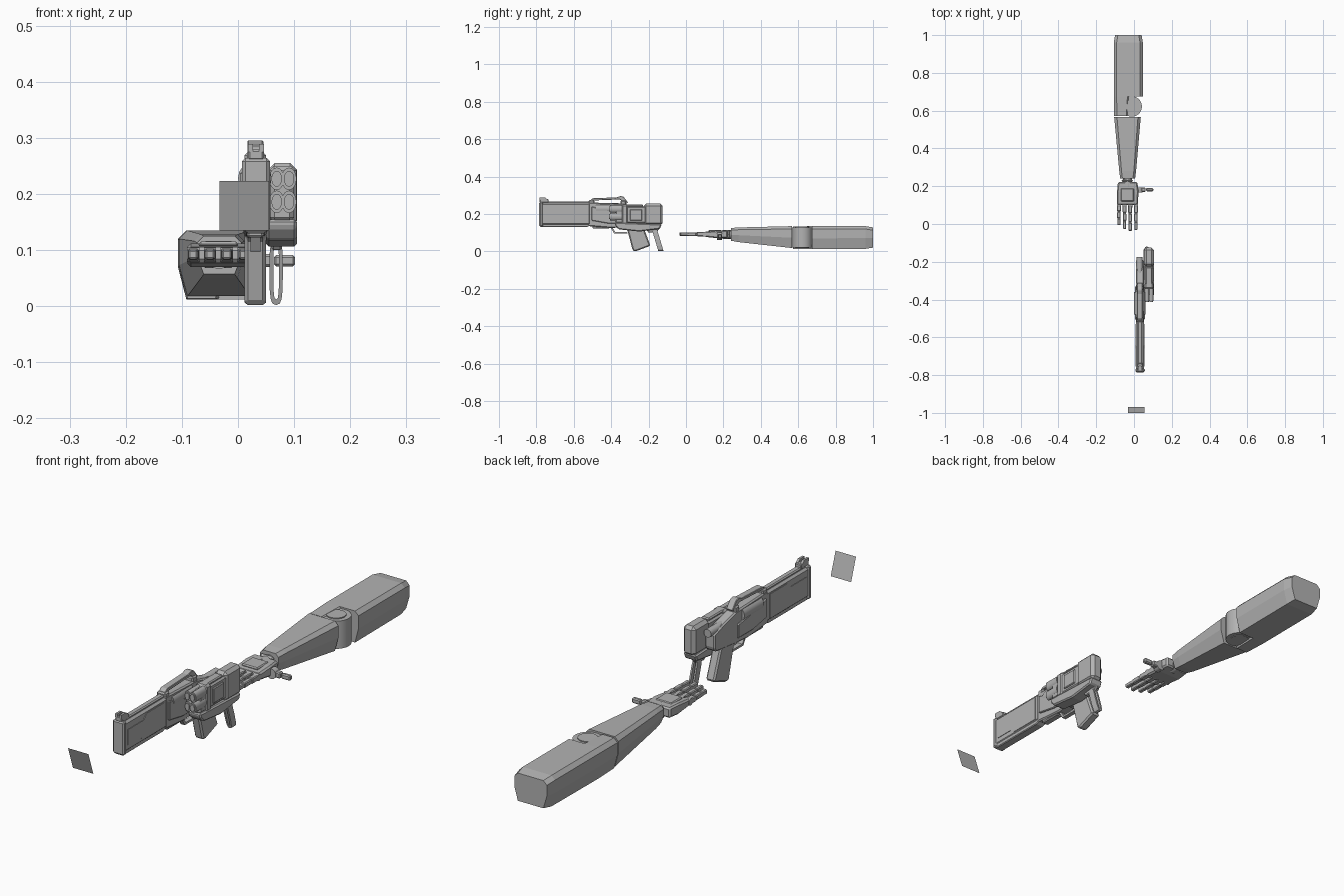
import bpy, bmesh, math
from mathutils import Matrix, Vector

if "Cube" in bpy.data.objects:
    bpy.data.objects.remove(bpy.data.objects["Cube"])

grey = bpy.data.materials.new("plain_grey")
grey.diffuse_color = (0.45, 0.45, 0.45, 1)
grey.use_nodes = True
grey.node_tree.nodes["Principled BSDF"].inputs["Base Color"].default_value = grey.diffuse_color


def finish(name, bm, bevel=0.0, smooth=False):
    bmesh.ops.recalc_face_normals(bm, faces=bm.faces)
    me = bpy.data.meshes.new(name)
    bm.to_mesh(me)
    bm.free()
    ob = bpy.data.objects.new(name, me)
    bpy.context.collection.objects.link(ob)
    me.materials.append(grey)
    if bevel:
        m = ob.modifiers.new("bevel", 'BEVEL')
        m.width, m.segments, m.limit_method = bevel, 1, 'ANGLE'
    if smooth:
        for o in bpy.context.selected_objects:
            o.select_set(False)
        ob.select_set(True)
        bpy.context.view_layer.objects.active = ob
        bpy.ops.object.shade_smooth_by_angle(angle=math.radians(35))
    return ob


def loft(name, rings, bevel=0.0):
    """Skin a list of equal-length rings of points and cap the ends."""
    bm = bmesh.new()
    vs = [[bm.verts.new(p) for p in r] for r in rings]
    n = len(vs[0])
    for a, b in zip(vs, vs[1:]):
        for i in range(n):
            bm.faces.new((a[i], a[(i + 1) % n], b[(i + 1) % n], b[i]))
    bm.faces.new(vs[0])
    bm.faces.new(vs[-1])
    return finish(name, bm, bevel)


def box(name, x0, x1, y0, y1, z0, z1, bevel=0.0):
    ring = lambda y: [(x0, y, z0), (x1, y, z0), (x1, y, z1), (x0, y, z1)]
    return loft(name, [ring(y0), ring(y1)], bevel)


def side(name, x0, x1, pts, bevel=0.0):
    """Extrude a (y, z) profile across x."""
    return loft(name, [[(x, y, z) for y, z in pts] for x in (x0, x1)], bevel)


def tube(name, c, r, length, axis, squash=(1, 1), n=20):
    """Cylinder centred on c along the axis, with an elliptical scale."""
    bm = bmesh.new()
    rot = {'x': Matrix.Rotation(math.pi / 2, 4, 'Y'),
           'y': Matrix.Rotation(math.pi / 2, 4, 'X'), 'z': Matrix()}[axis]
    mat = Matrix.Translation(c) @ rot @ Matrix.Diagonal((*squash, 1, 1))
    bmesh.ops.create_cone(bm, cap_ends=True, segments=n, radius1=r,
                          radius2=r, depth=length, matrix=mat)
    return finish(name, bm, smooth=True)


# ---- tilted square plate at the very front
bm = bmesh.new()
bm.faces.new([bm.verts.new(p) for p in ((-.033, -.97, .135), (.055, -.97, .135),
                                        (.055, -1, .223), (-.033, -1, .223))])
finish("tilted_plate", bm)


# ---- arm: eight-sided sections, narrower underneath
def section(y, x0, x1, z0, z1, c=.015):
    h = z1 - z0
    return [(x0 + c, y, z0), (x1 - c, y, z0), (x1, y, z0 + h * .47), (x1, y, z1 - c),
            (x1 - c, y, z1), (x0 + c, y, z1), (x0, y, z1 - c), (x0, y, z0 + h * .47)]


loft("upper_arm", [section(.675, -.107, .047, .012, .135),
                   section(.96, -.107, .047, .014, .135),
                   section(1.0, -.1, .04, .02, .128)])
loft("elbow_side", [section(.572, -.105, -.025, .014, .133),
                    section(.675, -.107, -.02, .012, .135)])
tube("elbow_joint", (-.012, .622, .075), .054, .108, 'z', n=28)
tube("elbow_cap", (-.012, .622, .076), .036, .114, 'z', n=24)
loft("forearm", [section(.24, -.073, .006, .057, .125, .012),
                 section(.28, -.078, .011, .05, .128, .012),
                 section(.567, -.105, .036, .018, .135)])

# ---- wrist and palm
tube("wrist", (-.034, .225, .09), .024, .06, 'y', n=12)
box("wrist_cuff", -.065, -.005, .222, .236, .068, .116, .008)
loft("palm", [[(-.09, .1, .078), (.02, .1, .078), (.02, .1, .105), (-.09, .1, .105)],
              [(-.09, .17, .07), (.024, .17, .07), (.024, .17, .112), (-.09, .17, .112)],
              [(-.085, .222, .072), (.018, .222, .072), (.018, .222, .112), (-.085, .222, .112)]], .006)
box("hand_back_plate", -.07, .0, .12, .19, .105, .115, .004)

# ---- fingers, three links each
for i, (x, tip) in enumerate(((-.08, -.01), (-.05, -.03), (-.02, -.04), (.01, -.035))):
    step = (.1 - tip) / 3
    tube(f"knuckle_{i}", (x, .1, .092), .013, .022, 'x', n=12)
    for j in range(3):
        y = .1 - j * step
        w, h = .0105 - j * .001, .011 - j * .0012
        box(f"finger_{i}_link_{j}", x - w, x + w, y - step + .004, y, .092 - h, .092 + h, .003)
        if j:
            tube(f"finger_{i}_joint_{j}", (x, y + .002, .092), .008, .016, 'x', n=10)

# ---- thumb pointing sideways
tube("thumb_joint", (.026, .18, .082), .02, .026, 'y', n=14)
box("thumb_base", .022, .062, .17, .193, .07, .093, .004)
box("thumb_tip", .064, .102, .173, .19, .071, .091, .004)

# ---- gun barrel housing
box("barrel_housing", .011, .053, -.78, -.51, .14, .258, .008)
box("muzzle_frame", .007, .057, -.785, -.765, .132, .264, .006)
box("barrel_top_rib", .02, .044, -.77, -.5, .25, .266, .004)
side("barrel_lower_rail", .014, .05, [(-.78, .13), (-.53, .13), (-.5, .145), (-.5, .16), (-.78, .16)], .003)
for s, x in (("left", .009), ("right", .049)):
    side(f"barrel_panel_{s}", x, x + .006,
         [(-.755, .225), (-.755, .165), (-.68, .165), (-.66, .15), (-.53, .15), (-.53, .245), (-.64, .245), (-.66, .225)])
    # ---- receiver side plates
    side(f"receiver_plate_{s}", x - .005, x + .009,
         [(-.505, .165), (-.42, .15), (-.33, .15), (-.33, .205), (-.4, .215), (-.505, .24)], .003)

# ---- front sight: base with two prongs
box("front_sight_base", .018, .046, -.782, -.735, .26, .279, .003)
for x in (.018, .037):
    side(f"front_sight_prong_{x}", x, x + .009, [(-.782, .275), (-.782, .289), (-.755, .289), (-.738, .275)])

# ---- receiver, top rail and cylinder
side("receiver", .01, .052, [(-.52, .135), (-.4, .125), (-.33, .13), (-.2, .145), (-.19, .16), (-.19, .215),
                             (-.25, .235), (-.33, .255), (-.52, .262)], .005)
side("top_rail", .017, .045, [(-.515, .27), (-.5, .284), (-.37, .289), (-.35, .296), (-.335, .293),
                              (-.31, .262), (-.32, .255), (-.355, .278), (-.5, .272)], .002)
box("rail_front_post", .012, .05, -.52, -.49, .24, .274, .005)
box("rail_rear_post", .012, .05, -.35, -.32, .235, .272, .005)
tube("drum", (.03, -.42, .228), .03, .12, 'y', n=16)
tube("rear_rod", (.03, -.24, .222), .016, .13, 'y', n=14)
box("under_block", .016, .046, -.5, -.41, .122, .14, .004)

# ---- pistol grip and trigger guard
side("grip", .012, .05, [(-.345, .165), (-.345, .125), (-.315, .12), (-.285, .005), (-.27, .0), (-.19, .03),
                         (-.235, .15), (-.24, .165)], .006)
for k, pts in enumerate(([(-.405, .13), (-.395, .13), (-.375, .1), (-.385, .097)],
                         [(-.385, .097), (-.378, .105), (-.318, .105), (-.312, .097)])):
    side(f"trigger_guard_{k}", .022, .04, pts)

# ---- side launcher with four oval tubes
side("launcher_body", .057, .1, [(-.38, .15), (-.38, .242), (-.21, .242), (-.21, .15)], .008)
side("launcher_lower", .05, .105, [(-.38, .14), (-.36, .118), (-.25, .106), (-.14, .12), (-.13, .145),
                                   (-.38, .155)], .005)
box("launcher_rear_block", .053, .105, -.225, -.125, .14, .255, .012)
box("launcher_collar", .056, .104, -.345, -.31, .145, .25, .008)
box("launcher_side_plate", .097, .105, -.3, -.235, .165, .225, .003)
box("launcher_top_plate", .062, .096, -.33, -.23, .238, .25, .004)
for x in (.069, .091):
    for z in (.186, .227):
        tube(f"launcher_tube_{x}_{z}", (x, -.375, z), .02, .065, 'y', (.66, 1))
        tube(f"launcher_tip_{x}_{z}", (x, -.408, z), .014, .008, 'y', (.66, 1))
box("launcher_mount", .045, .065, -.34, -.2, .15, .21, .004)


# ---- lever loop under the launcher: slanted ring made from a closed oval
def oval(x, rx, rz, y_off):
    pts = []
    for k in range(16):
        a = k * math.tau / 16
        c, s = math.cos(a), math.sin(a)
        z = .062 + rz * math.copysign(abs(s) ** .6, s)
        pts.append(Vector((x + rx * math.copysign(abs(c) ** .6, c), -.152 - (z - .062) * .3 + y_off, z)))
    return pts


bm = bmesh.new()
loops = [[bm.verts.new(p) for p in oval(.068, rx, rz, y)]
         for rx, rz, y in ((.012, .06, -.014), (.012, .06, .014), (.005, .05, .014), (.005, .05, -.014))]
for i in range(4):
    a, b = loops[i], loops[(i + 1) % 4]
    for k in range(16):
        bm.faces.new((a[k], a[(k + 1) % 16], b[(k + 1) % 16], b[k]))
finish("lever_loop", bm)
side("lever_bracket", .06, .078, [(-.22, .125), (-.2, .1), (-.155, .105), (-.14, .125)], .003)
